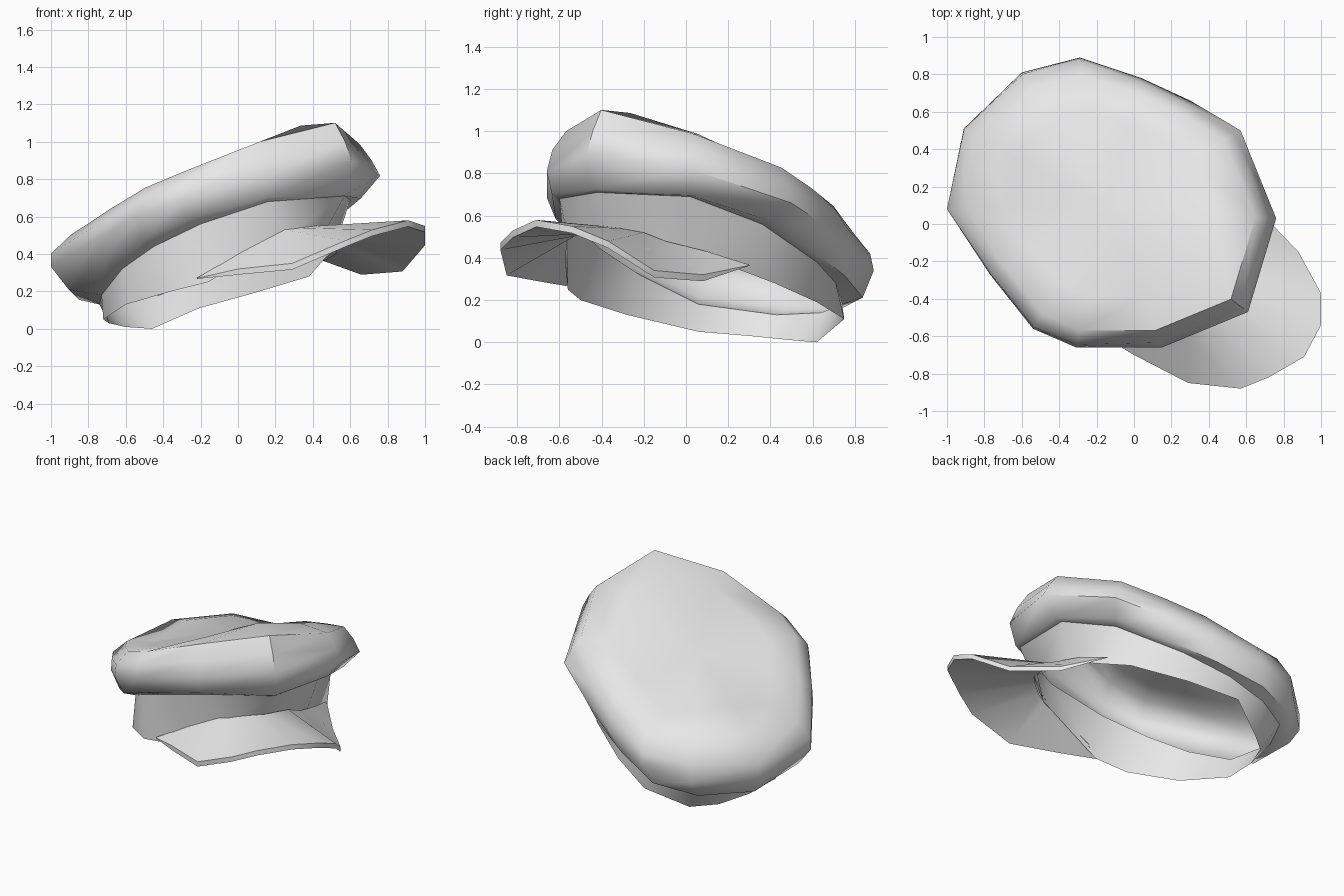
import bpy, bmesh, math
from mathutils import Vector as V

if "Cube" in bpy.data.objects:
    bpy.data.objects.remove(bpy.data.objects["Cube"])

mat = bpy.data.materials.new("light grey cloth")
mat.diffuse_color = (0.8, 0.8, 0.8, 1)
mat.use_nodes = True
mat.node_tree.nodes["Principled BSDF"].inputs["Base Color"].default_value = mat.diffuse_color


def loft(name, rings, closed=True, cap=None, angle=50):
    """Skin a list of equal-length rings; optionally close the last one to a point."""
    bm = bmesh.new()
    rows = [[bm.verts.new(p) for p in r] for r in rings]
    n = len(rows[0])
    for a, b in zip(rows, rows[1:]):
        for i in range(n if closed else n - 1):
            j = (i + 1) % n
            bm.faces.new((a[i], a[j], b[j], b[i]))
    if cap:
        c = bm.verts.new(cap)
        for i in range(n):
            bm.faces.new((rows[-1][i], rows[-1][(i + 1) % n], c))
    bmesh.ops.remove_doubles(bm, verts=bm.verts, dist=0.002)
    me = bpy.data.meshes.new(name)
    bm.to_mesh(me)
    bm.free()
    me.materials.append(mat)
    ob = bpy.data.objects.new(name, me)
    bpy.context.collection.objects.link(ob)
    bpy.ops.object.select_all(action='DESELECT')
    ob.select_set(True)
    bpy.context.view_layer.objects.active = ob
    bpy.ops.object.shade_smooth_by_angle(angle=math.radians(angle))
    return ob


def tilt(x, y):
    """Height of the tilted plane through the widest part of the crown."""
    return 0.62 + 0.27 * x - 0.227 * y


# Widest outline of the crown seen from above, and the puff height above it
outline = [(.76, .03, .2), (.57, .5, .18), (.3, .66, .18), (.04, .78, .18),
           (-.29, .89, .15), (-.6, .81, .23), (-.91, .51, .23), (-1, .08, .14),
           (-.77, -.27, .15), (-.54, -.56, .16), (-.31, -.66, .17),
           (.15, -.66, .22), (.61, -.47, .25)]
# Upper and lower edges of the head band; the lower edge arches over the visor
band_top = [V(p) for p in [
    (.6, .02, .69), (.45, .36, .56), (.12, .62, .38), (-.18, .71, .28),
    (-.42, .74, .18), (-.64, .64, .14), (-.74, .43, .13), (-.73, .06, .18),
    (-.62, -.22, .32), (-.45, -.4, .44), (-.2, -.54, .56), (.16, -.6, .68),
    (.57, -.42, .71)]]
band_low = [V(p) for p in [
    (.52, .0, .44), (.38, .42, .28), (.08, .62, .19), (-.21, .75, .11),
    (-.46, .62, .0), (-.6, .5, .01), (-.69, .3, .03), (-.72, .06, .05),
    (-.6, -.28, .13), (-.36, -.5, .2), (-.16, -.56, .25), (.26, -.56, .5),
    (.47, -.37, .53)]]

# Crown: puffed tilted disc with a slightly sunken top, open underneath
widest = [V((x, y, tilt(x, y))) for x, y, h in outline]
under = []
for e, b in zip(widest, band_top):
    front = max(0, e.x)
    p = e.lerp(b, 0.35 + 0.4 * front)
    p.z = e.z + (b.z - e.z) * (0.8 + 0.2 * front)
    under.append(p)
cx, cy = -.15, .1


def upper(inset, rise, grow_inset=0, grow_rise=0):
    ring = []
    for x, y, h in outline:
        k = inset + grow_inset * x
        px, py = x + (cx - x) * k, y + (cy - y) * k
        ring.append(V((px, py, tilt(px, py) + h * (rise + grow_rise * max(0, x)))))
    return ring


loft("crown", [band_top, under, widest, upper(.03, .5, .03), upper(.12, 1),
               upper(.36, 1.05, 0, .35)], cap=(cx, cy, tilt(cx, cy) + .21))

# Head band: low at the back, tall at the front
loft("head_band", [band_low, band_top])

# Visor: arched sheet with a thin rim that tapers to its two ends
outer = [V(p) for p in [
    (-.22, -.57, .27), (0, -.7, .32), (.29, -.85, .35), (.57, -.88, .47),
    (.72, -.82, .53), (.91, -.71, .58), (1, -.54, .55), (1, -.37, .48),
    (.88, -.15, .34), (.66, .08, .32), (.46, .3, .365)]]
inner = [V(p) for p in [
    (-.22, -.56, .272), (.02, -.57, .41), (.25, -.565, .53), (.33, -.52, .54),
    (.42, -.45, .55), (.48, -.39, .55), (.5, -.31, .54), (.52, -.2, .52),
    (.54, -.1, .48), (.52, .1, .43), (.455, .3, .367)]]
drop = [V((0, 0, -.03 * min(1, 3 * math.sin(math.pi * i / 10)) - .003)) for i in range(11)]
outer_low = [p + d for p, d in zip(outer, drop)]
inner_low = [p + d for p, d in zip(inner, drop)]
loft("visor", [inner, outer, outer_low, inner_low], closed=False, angle=40)
